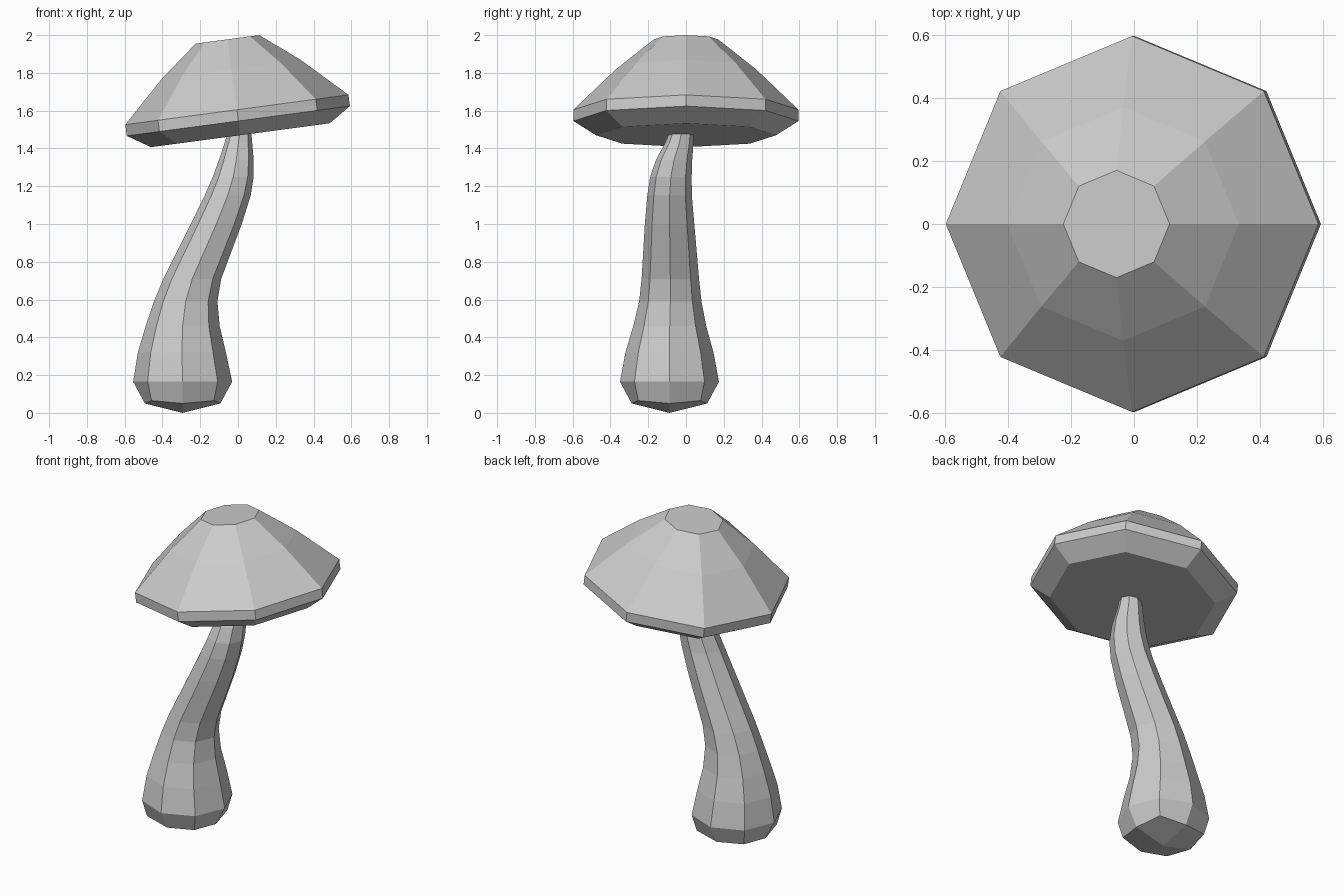
import bpy, bmesh
from math import sin, cos, pi, radians
from mathutils import Vector, Matrix

if "Cube" in bpy.data.objects:
    bpy.data.objects.remove(bpy.data.objects["Cube"])

SIDES = 8


def ring(bm, centre, rx, ry):
    """Octagonal ring of vertices, flat in z."""
    return [bm.verts.new(Vector(centre) + Vector((rx * cos(i * 2 * pi / SIDES),
                                                  ry * sin(i * 2 * pi / SIDES), 0)))
            for i in range(SIDES)]


def bridge(bm, lower, upper):
    for i in range(SIDES):
        j = (i + 1) % SIDES
        bm.faces.new((lower[i], lower[j], upper[j], upper[i]))


def finish(bm, name):
    bmesh.ops.recalc_face_normals(bm, faces=bm.faces)
    mesh = bpy.data.meshes.new(name)
    bm.to_mesh(mesh)
    bm.free()
    obj = bpy.data.objects.new(name, mesh)
    bpy.context.collection.objects.link(obj)
    return obj


# Cap: faceted dome with a flat top and underside, tilted sideways
bm = bmesh.new()
profile = [(0.477, 0.0), (0.596, 0.076), (0.596, 0.136), (0.37, 0.353), (0.17, 0.512)]
rings = [ring(bm, (0, 0, z), r, r) for r, z in profile]
for a, b in zip(rings, rings[1:]):
    bridge(bm, a, b)
bm.faces.new(rings[0][::-1])
bm.faces.new(rings[-1])
cap = finish(bm, "mushroom_cap")
cap.data.transform(Matrix.Translation((0.012, 0, 1.47)) @ Matrix.Rotation(radians(-7.6), 4, 'Y'))

# Stem: bent, tapering octagonal tube (x, y, z, radius x, radius y)
sections = [
    (-0.293, -0.0875, 0.165, 0.262, 0.262),
    (-0.297, -0.0875, 0.32, 0.233, 0.233),
    (-0.293, -0.086, 0.46, 0.196, 0.193),
    (-0.277, -0.083, 0.59, 0.168, 0.165),
    (-0.242, -0.083, 0.71, 0.153, 0.152),
    (-0.115, -0.087, 1.0, 0.135, 0.131),
    (-0.055, -0.087, 1.15, 0.122, 0.118),
    (-0.025, -0.08, 1.25, 0.108, 0.110),
    (-0.009, -0.063, 1.34, 0.092, 0.096),
    (0.002, -0.035, 1.43, 0.073, 0.075),
    (0.008, -0.025, 1.48, 0.063, 0.065),
    (0.010, -0.02, 1.52, 0.055, 0.057),
]
bm = bmesh.new()
rings = [ring(bm, s[:3], s[3], s[4]) for s in sections]

# Rounded foot: slightly uneven ring closed by four quads
base = ring(bm, (-0.293, -0.0875, 0.05), 0.2, 0.2)
for v in base[1::2]:
    v.co = Vector((-0.293, -0.0875, 0.065)) + (v.co - Vector((-0.293, -0.0875, 0.05))) * 1.165
tip = bm.verts.new((-0.293, -0.0875, 0.0))
for i in range(0, SIDES, 2):
    bm.faces.new((tip, base[(i + 2) % SIDES], base[i + 1], base[i]))

rings.insert(0, base)
for a, b in zip(rings, rings[1:]):
    bridge(bm, a, b)
bm.faces.new(rings[-1])
finish(bm, "mushroom_stem")
